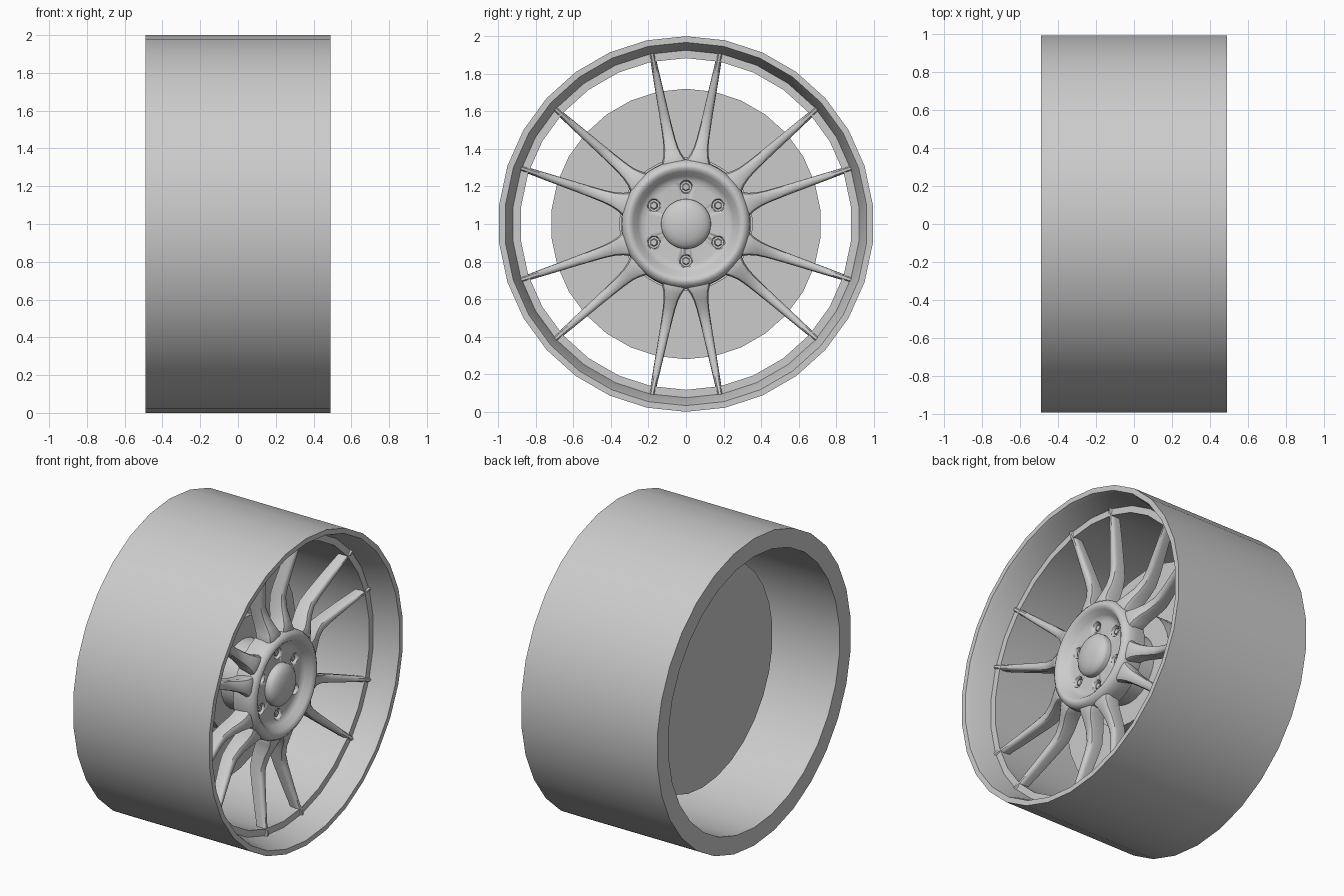
import bpy, bmesh, math
from mathutils import Vector

if "Cube" in bpy.data.objects:
    bpy.data.objects.remove(bpy.data.objects["Cube"])

AXLE_Z = 1.0
grey = bpy.data.materials.new("plain_grey")
grey.diffuse_color = (0.6, 0.6, 0.6, 1)
grey.use_nodes = True
grey.node_tree.nodes["Principled BSDF"].inputs["Base Color"].default_value = grey.diffuse_color


def finish(name, bm, angle=35):
    bmesh.ops.remove_doubles(bm, verts=bm.verts, dist=1e-5)
    bmesh.ops.recalc_face_normals(bm, faces=bm.faces)
    me = bpy.data.meshes.new(name)
    bm.to_mesh(me)
    bm.free()
    me.materials.append(grey)
    ob = bpy.data.objects.new(name, me)
    bpy.context.collection.objects.link(ob)
    bpy.ops.object.select_all(action='DESELECT')
    ob.select_set(True)
    bpy.context.view_layer.objects.active = ob
    bpy.ops.object.shade_smooth_by_angle(angle=math.radians(angle))
    return ob


def around(x, r, a, side=0.0):
    """Point at radius r and angle a (from the top) about the axle, shifted sideways."""
    return Vector((x, r * math.sin(a) + side * math.cos(a),
                   AXLE_Z + r * math.cos(a) - side * math.sin(a)))


def lathe(bm, profile, n, closed=False, centre=(0, 0, 0)):
    """Spin (x, r) points about the axle."""
    rings = [[bm.verts.new(around(x, r, 2 * math.pi * k / n) + Vector(centre))
              for k in range(n)] for x, r in profile]
    pairs = list(zip(rings, rings[1:]))
    if closed:
        pairs.append((rings[-1], rings[0]))
    for a, b in pairs:
        for k in range(n):
            j = (k + 1) % n
            bm.faces.new((a[k], a[j], b[j], b[k]))


def turned(name, profile, n, closed=False, angle=35):
    bm = bmesh.new()
    lathe(bm, profile, n, closed)
    return finish(name, bm, angle)


# Rim barrel with stepped front lip
turned("rim_barrel", [(-0.49, 1.0), (0.49, 1.0), (0.49, 0.967), (0.46, 0.955),
                      (0.33, 0.925), (0.33, 0.883), (-0.49, 0.883)], 30, True, 30)

# Brake disc and its drum
turned("brake_disc", [(-0.12, 0), (-0.12, 0.72), (-0.085, 0.72), (-0.085, 0)], 30)
turned("brake_drum", [(-0.10, 0), (-0.10, 0.355), (0.03, 0.355), (0.03, 0)], 30)
turned("axle_core", [(0.02, 0), (0.02, 0.22), (0.22, 0.22), (0.22, 0)], 30)

# Dished hub
hub = turned("hub", [(0.20, 0), (0.20, 0.335), (0.27, 0.345), (0.315, 0.342),
                     (0.338, 0.33), (0.35, 0.312), (0.35, 0.298), (0.338, 0.28),
                     (0.305, 0.255), (0.29, 0.235), (0.287, 0.21), (0.287, 0)], 48, angle=45)

# Domed centre cap
turned("centre_cap", [(0.27, 0), (0.27, 0.133), (0.315, 0.133), (0.325, 0.129),
                      (0.34, 0.112), (0.352, 0.085), (0.36, 0.045), (0.363, 0)], 36, angle=40)

# Bolt holes and bolts
holes, bolts = bmesh.new(), bmesh.new()
for i in range(6):
    a = i * math.pi / 3
    c = (0, 0.197 * math.sin(a), 0.197 * math.cos(a))
    lathe(holes, [(0.245, 0), (0.245, 0.03), (0.275, 0.03), (0.30, 0.042), (0.30, 0)], 20, centre=c)
    lathe(bolts, [(0.235, 0), (0.235, 0.022), (0.275, 0.022), (0.28, 0.017), (0.28, 0)], 6, centre=c)
cutter = finish("bolt_hole_cutter", holes)
cutter.hide_render = True
cutter.display_type = 'WIRE'
finish("bolts", bolts, 25)
cut = hub.modifiers.new("bolt_holes", 'BOOLEAN')
cut.object = cutter
cut.operation = 'DIFFERENCE'
cut.solver = 'EXACT'

# Spokes in six pairs: radius, front x, depth, half width
stations = [(0.29, 0.322, 0.11, 0.068), (0.34, 0.325, 0.115, 0.064),
            (0.37, 0.318, 0.115, 0.050), (0.41, 0.302, 0.11, 0.039),
            (0.46, 0.28, 0.10, 0.033), (0.53, 0.264, 0.09, 0.029),
            (0.60, 0.272, 0.085, 0.026), (0.75, 0.301, 0.075, 0.021),
            (0.88, 0.328, 0.065, 0.016), (0.90, 0.338, 0.06, 0.015),
            (0.932, 0.342, 0.05, 0.013)]
bm = bmesh.new()
for i in range(6):
    for s in (-1, 1):
        a = i * math.pi / 3 + s * math.radians(11.3)
        rings = []
        for r, x, d, w in stations:
            section = [(x - d, -0.7 * w), (x - 0.025, -w), (x - 0.008, -0.85 * w),
                       (x, -0.45 * w), (x, 0.45 * w), (x - 0.008, 0.85 * w),
                       (x - 0.025, w), (x - d, 0.7 * w)]
            rings.append([bm.verts.new(around(px, r, a, side)) for px, side in section])
        for p, q in zip(rings, rings[1:]):
            for k in range(8):
                j = (k + 1) % 8
                bm.faces.new((p[k], p[j], q[j], q[k]))
        bm.faces.new(rings[0])
        bm.faces.new(rings[-1])
finish("spokes", bm, 40)
